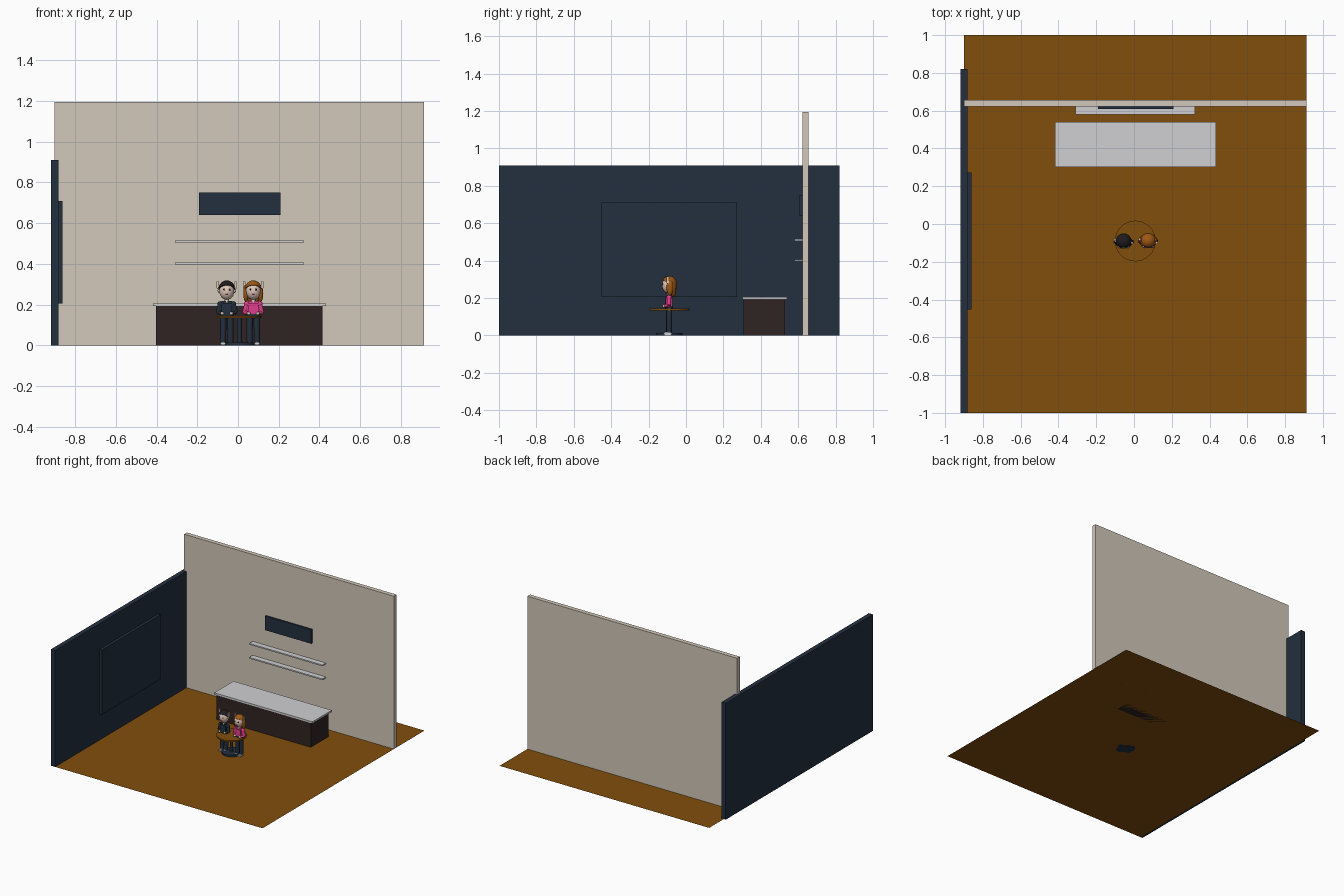
import bpy, bmesh, math
from mathutils import Matrix, Vector

if "Cube" in bpy.data.objects:
    bpy.data.objects.remove(bpy.data.objects["Cube"])


def material(name, rgb):
    m = bpy.data.materials.new(name)
    lin = [(c / 255 / 12.92) if c < 10 else ((c / 255 + 0.055) / 1.055) ** 2.4 for c in rgb]
    m.diffuse_color = (*lin, 1)
    m.use_nodes = True
    m.node_tree.nodes["Principled BSDF"].inputs["Base Color"].default_value = m.diffuse_color
    return m


BEIGE = material("beige plaster", (210, 200, 186))
NAVY = material("dark navy", (35, 47, 62))
WOOD = material("warm wood", (130, 78, 12))
BROWN = material("dark brown", (48, 35, 35))
GREY = material("light grey", (208, 208, 211))
PINK = material("pink", (224, 62, 140))
SKIN = material("pale skin", (224, 200, 186))
BLACK = material("black hair", (32, 27, 30))
GINGER = material("ginger hair", (158, 88, 20))


def finish(name, bm, mat, smooth=False):
    me = bpy.data.meshes.new(name)
    bm.to_mesh(me)
    bm.free()
    me.materials.append(mat)
    for p in me.polygons:
        p.use_smooth = smooth
    ob = bpy.data.objects.new(name, me)
    bpy.context.collection.objects.link(ob)
    if smooth:
        bpy.context.view_layer.objects.active = ob
        ob.select_set(True)
        bpy.ops.object.shade_smooth_by_angle(angle=math.radians(40))
        ob.select_set(False)
    return ob


def box(name, x, y, z, mat, bevel=0):
    """Box from (min, max) pairs."""
    bm = bmesh.new()
    mid = Vector([(a + b) / 2 for a, b in (x, y, z)])
    size = [b - a for a, b in (x, y, z)]
    bmesh.ops.create_cube(bm, size=1, matrix=Matrix.Translation(mid) @ Matrix.Diagonal((*size, 1)))
    if bevel:
        bmesh.ops.bevel(bm, geom=bm.edges[:], offset=bevel, segments=2, affect='EDGES')
    return finish(name, bm, mat)


def ball(name, centre, radii, mat, cut=None):
    """Ellipsoid, optionally cut by (point, normal), keeping the side away from the normal."""
    bm = bmesh.new()
    bmesh.ops.create_uvsphere(bm, u_segments=24, v_segments=14, radius=1,
                              matrix=Matrix.Translation(centre) @ Matrix.Diagonal((*radii, 1)))
    if cut:
        bmesh.ops.bisect_plane(bm, geom=bm.verts[:] + bm.edges[:] + bm.faces[:],
                               plane_co=cut[0], plane_no=cut[1], clear_outer=True)
        bmesh.ops.holes_fill(bm, edges=[e for e in bm.edges if e.is_boundary])
    return finish(name, bm, mat, True)


def tube(name, a, b, r1, r2, mat, sides=16):
    """Tapered cylinder from a to b."""
    a, b = Vector(a), Vector(b)
    rot = (b - a).to_track_quat('Z', 'Y').to_matrix().to_4x4()
    bm = bmesh.new()
    bmesh.ops.create_cone(bm, cap_ends=True, segments=sides, radius1=r1, radius2=r2,
                          depth=(b - a).length, matrix=Matrix.Translation((a + b) / 2) @ rot)
    return finish(name, bm, mat, True)


# Floor sheet
bm = bmesh.new()
bmesh.ops.create_grid(bm, x_segments=1, y_segments=1, size=1,
                      matrix=Matrix.Translation((0.006, 0, 0)) @ Matrix.Diagonal((0.907, 1, 1, 1)))
finish("floor", bm, WOOD)

# Walls, wall panel and sign
box("back_wall", (-0.901, 0.913), (0.622, 0.656), (0, 1.195), BEIGE)
box("side_wall", (-0.918, -0.882), (-1, 0.82), (0, 0.91), NAVY)
box("wall_panel", (-0.884, -0.861), (-0.452, 0.272), (0.205, 0.71), NAVY)
box("sign_board", (-0.191, 0.208), (0.608, 0.624), (0.64, 0.75), NAVY)
for i, z in enumerate((0.402, 0.511)):
    box(f"shelf_{i + 1}", (-0.309, 0.324), (0.58, 0.624), (z - 0.005, z + 0.005), GREY)

# Counter
box("counter_base", (-0.402, 0.414), (0.308, 0.53), (0, 0.194), BROWN)
box("counter_top", (-0.417, 0.433), (0.302, 0.54), (0.193, 0.207), GREY)

# Round table
TX, TY = 0.007, -0.09
tube("table_top", (TX, TY, 0.134), (TX, TY, 0.145), 0.108, 0.108, WOOD, 32)
tube("table_column", (TX, TY, 0.01), (TX, TY, 0.136), 0.012, 0.012, NAVY)
tube("table_foot", (TX, TY, 0), (TX, TY, 0.014), 0.07, 0.07, NAVY, 32)


def person(label, x, y, shirt, hair, long_hair):
    for side, s in (("left", 1), ("right", -1)):
        n = f"{label}_{side}_"
        # Shoes, legs, arms and hands
        box(n + "shoe", (x + s * 0.018 - 0.015, x + s * 0.018 + 0.015), (y - 0.03, y + 0.014),
            (0.001, 0.018), GREY, 0.005)
        tube(n + "leg", (x + s * 0.018, y, 0.015), (x + s * 0.017, y, 0.15), 0.014, 0.016, NAVY)
        elbow = (x + s * 0.042, y - 0.002, 0.162)
        wrist = (x + s * 0.026, y - 0.022, 0.158)
        tube(n + "upper_arm", elbow, (x + s * 0.032, y, 0.206), 0.011, 0.012, shirt)
        tube(n + "forearm", elbow, wrist, 0.010, 0.008, shirt)
        ball(n + "shoulder", (x + s * 0.032, y, 0.204), (0.014, 0.014, 0.013), shirt)
        ball(n + "hand", (x + s * 0.022, y - 0.027, 0.157), (0.009, 0.009, 0.008), SKIN)
        # Ears, side pieces and eyes
        ball(n + "ear", (x + s * 0.039, y, 0.268), (0.006, 0.008, 0.01), SKIN)
        box(n + "side_piece", (x + s * 0.045 - 0.006, x + s * 0.045 + 0.006),
            (y - s * 0.008 - 0.007, y - s * 0.008 + 0.007), (0.278, 0.316), SKIN, 0.003)
        ball(n + "eye", (x + s * 0.014, y - 0.034, 0.274), (0.004, 0.003, 0.005), BLACK)
        if long_hair:
            ball(n + "hair_lock", (x + s * 0.036, y + 0.004, 0.256), (0.013, 0.018, 0.042), hair)
    # Torso, neck and head
    ball(label + "_hips", (x, y, 0.15), (0.032, 0.02, 0.02), NAVY)
    box(label + "_torso", (x - 0.034, x + 0.034), (y - 0.019, y + 0.019), (0.145, 0.217), shirt, 0.009)
    tube(label + "_neck", (x, y, 0.21), (x, y, 0.235), 0.011, 0.011, SKIN)
    ball(label + "_head", (x, y - 0.002, 0.268), (0.037, 0.036, 0.044), SKIN)
    ball(label + "_mouth", (x, y - 0.032, 0.25), (0.008, 0.004, 0.003), PINK)
    # Hair cap, sloping from the fringe down to the nape
    ball(label + "_hair", (x, y + 0.001, 0.273), (0.042, 0.041, 0.046), hair,
         ((x, y - 0.02, 0.286), Vector((0, -0.6, -0.75)).normalized()))
    if long_hair:
        ball(label + "_back_hair", (x, y + 0.022, 0.25), (0.038, 0.016, 0.045), hair)


person("man", -0.055, -0.092, NAVY, BLACK, False)
person("woman", 0.075, -0.09, PINK, GINGER, True)
